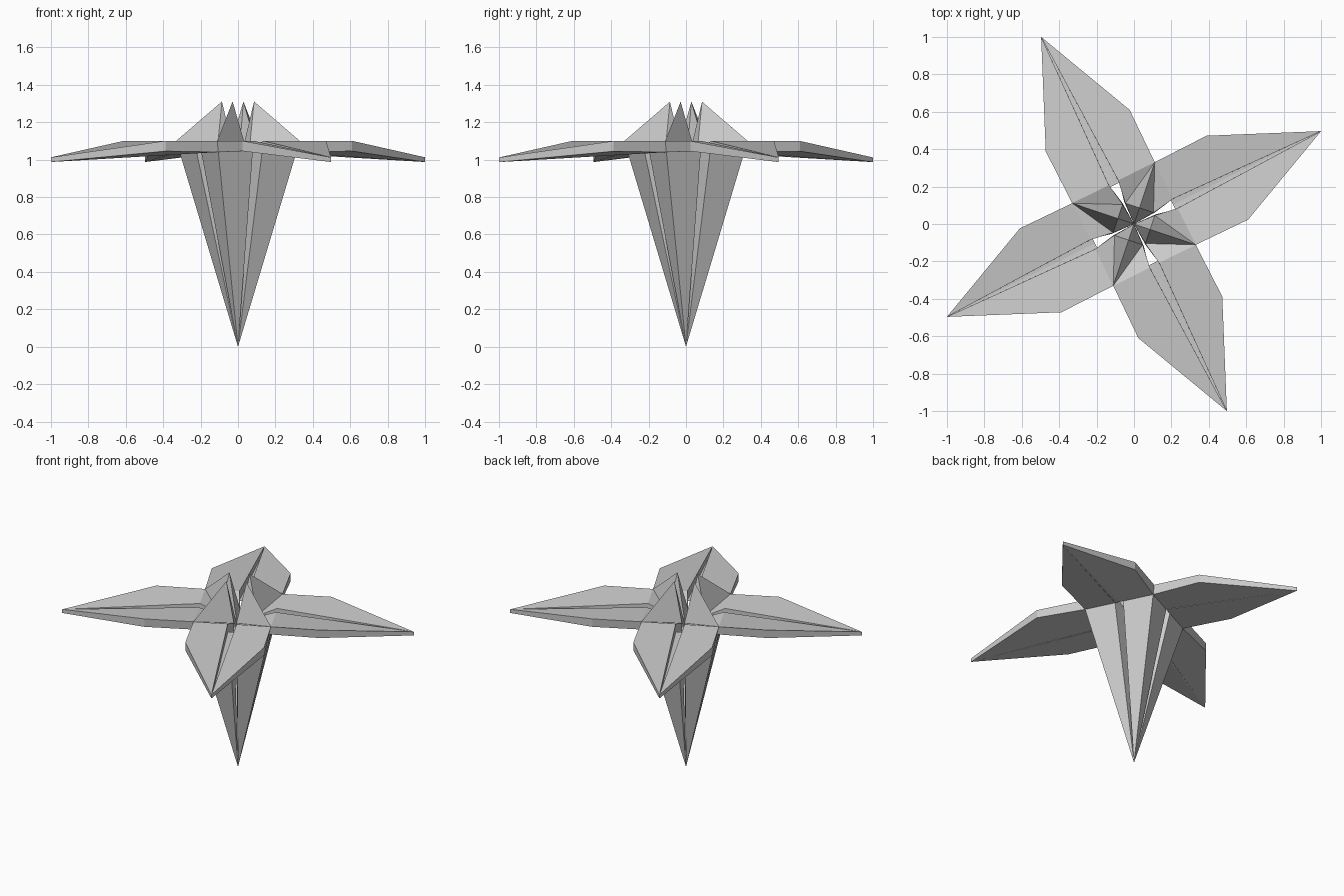
import bpy, math
from mathutils import Matrix, Vector

if "Cube" in bpy.data.objects:
    bpy.data.objects.remove(bpy.data.objects["Cube"])

TURN = math.radians(26.4)

# Key points of one half petal sector (petal axis along +x, y >= 0)
P = {
    "corner": (0.246, 0.246, 1.10), "corner_low": (0.233, 0.233, 1.04),
    "wide": (0.556, 0.25, 1.10), "wide_low": (0.556, 0.25, 1.045),
    "tip": (1.115, 0.0, 1.012), "tip_low": (1.115, 0.0, 0.987),
    "slit": (0.246, 0.028, 1.10), "slit_low": (0.233, 0.028, 1.04),
    "mid_low": (0.233, 0.0, 1.04),
    "valley": (0.12, 0.008, 1.05), "groove": (0.13, 0.006, 1.04),
    "spike": (0.064, 0.064, 1.31), "centre": (0.0, 0.0, 0.95),
    "apex": (0.0, 0.0, 0.0),
}


def half_part(name, faces, angle):
    """Build the listed faces, mirror them across the petal axis, then turn."""
    rot = Matrix.Rotation(angle, 3, 'Z')
    verts, polys = [], []
    for side in (1, -1):
        for face in faces:
            start = len(verts)
            for key in face.split():
                x, y, z = P[key]
                verts.append(rot @ Vector((x, y * side, z)))
            idx = list(range(start, len(verts)))
            polys.append(idx if side == 1 else idx[::-1])
    mesh = bpy.data.meshes.new(name)
    mesh.from_pydata(verts, [], polys)
    mesh.update()
    obj = bpy.data.objects.new(name, mesh)
    bpy.context.collection.objects.link(obj)


parts = {
    # Folded petal: top flap, outer rim, slit wall, underside
    "petal": ["slit tip wide corner",
              "corner wide wide_low corner_low",
              "wide tip tip_low wide_low",
              "slit slit_low tip_low tip",
              "corner_low wide_low tip_low mid_low"],
    # Tapered body panel with its centre groove
    "body_panel": ["apex slit_low corner_low",
                   "slit_low corner_low corner slit",
                   "apex groove slit_low"],
    # Upright spike: outer fold, fold to the petal, inner fold
    "spike_fold": ["spike corner valley",
                   "corner slit valley",
                   "slit slit_low groove valley",
                   "spike valley centre"],
}

for i in range(4):
    for name, faces in parts.items():
        half_part(f"{name}_{i + 1}", faces, TURN + i * math.pi / 2)
